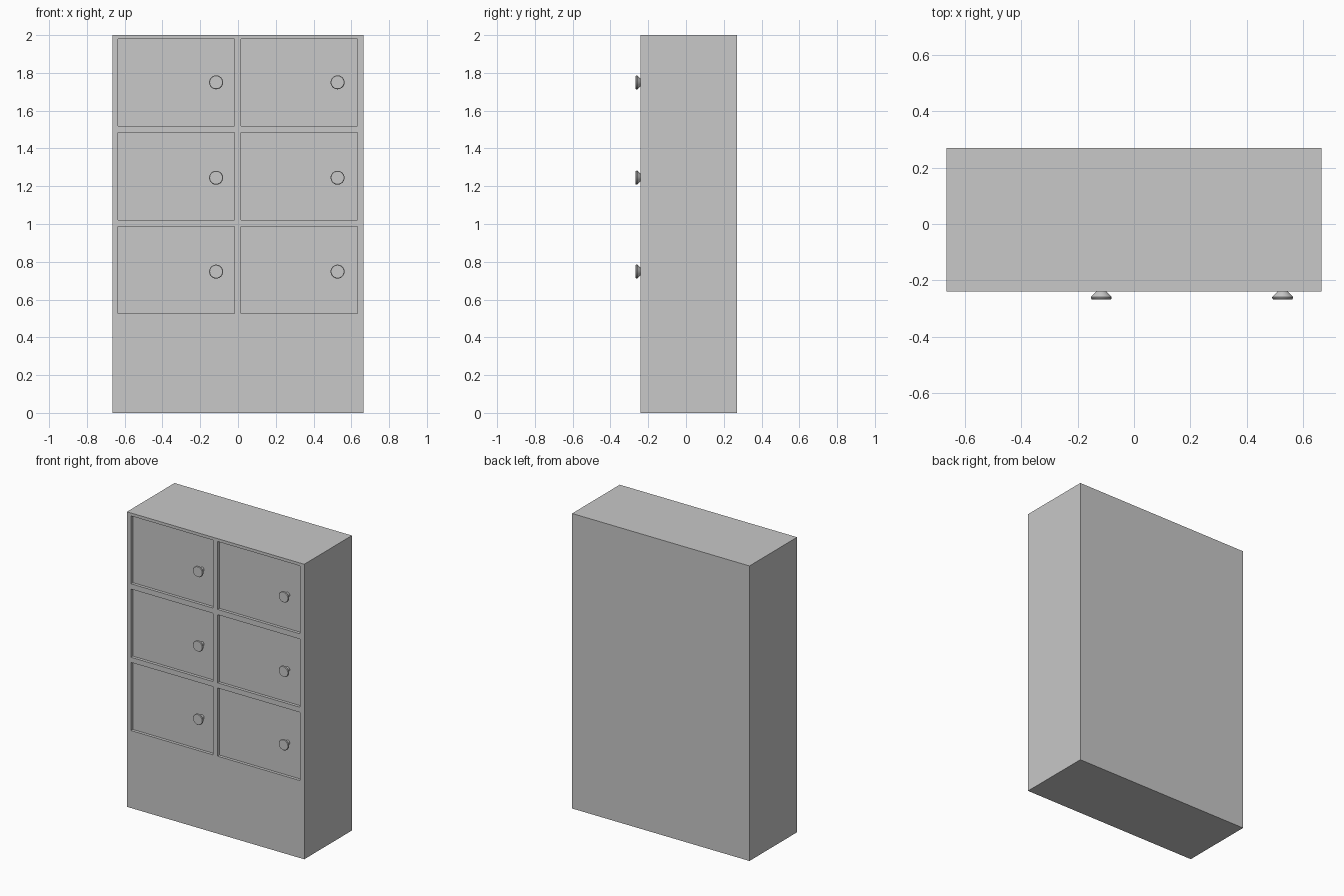
import bpy, bmesh, math
from mathutils import Vector, Matrix

if "Cube" in bpy.data.objects:
    bpy.data.objects.remove(bpy.data.objects["Cube"])

X, FRONT, BACK, H = 0.665, -0.24, 0.27, 2.0
COLS = [(-0.635, -0.018), (0.015, 0.632)]
ROWS = [(0.525, 0.987), (1.022, 1.484), (1.52, 1.98)]
RECESS = 0.02

grey = bpy.data.materials.new("light grey")
grey.diffuse_color = (0.58, 0.58, 0.58, 1)
grey.use_nodes = True
grey.node_tree.nodes["Principled BSDF"].inputs["Base Color"].default_value = grey.diffuse_color


def finish(bm, name):
    mesh = bpy.data.meshes.new(name)
    bm.to_mesh(mesh)
    bm.free()
    mesh.materials.append(grey)
    obj = bpy.data.objects.new(name, mesh)
    bpy.context.collection.objects.link(obj)
    return obj


# Cabinet body with six recessed door panels
bm = bmesh.new()
size = Matrix.Diagonal((2 * X, BACK - FRONT, H, 1))
bmesh.ops.create_cube(bm, size=1, matrix=Matrix.Translation((0, (FRONT + BACK) / 2, H / 2)) @ size)
cuts = [(Vector((x, 0, 0)), Vector((1, 0, 0))) for c in COLS for x in c]
cuts += [(Vector((0, 0, z)), Vector((0, 0, 1))) for r in ROWS for z in r]
for co, no in cuts:
    bmesh.ops.bisect_plane(bm, geom=bm.verts[:] + bm.edges[:] + bm.faces[:], plane_co=co, plane_no=no)


def is_door(face):
    c = face.calc_center_median()
    return (face.normal.y < -0.9 and any(a < c.x < b for a, b in COLS)
            and any(a < c.z < b for a, b in ROWS))


bm.normal_update()
doors = [f for f in bm.faces if is_door(f)]
ext = bmesh.ops.extrude_discrete_faces(bm, faces=doors)
for f in ext["faces"]:
    bmesh.ops.translate(bm, verts=f.verts[:], vec=(0, RECESS, 0))
bmesh.ops.recalc_face_normals(bm, faces=bm.faces[:])
bmesh.ops.dissolve_limit(bm, angle_limit=0.01, verts=bm.verts[:], edges=bm.edges[:])
finish(bm, "cabinet_body")


# Flared round knobs: turned profile of (radius, y)
PROFILE = [(0.016, FRONT + RECESS), (0.019, -0.24), (0.037, -0.258), (0.037, -0.263), (0.034, -0.267)]
SEG = 24


def knob(x, z, name):
    bm = bmesh.new()
    rings = [[bm.verts.new((x + r * math.cos(2 * math.pi * i / SEG), y,
                            z + r * math.sin(2 * math.pi * i / SEG))) for i in range(SEG)]
             for r, y in PROFILE]
    for a, b in zip(rings, rings[1:]):
        for i in range(SEG):
            j = (i + 1) % SEG
            bm.faces.new((a[i], a[j], b[j], b[i]))
    bm.faces.new(rings[0])
    bm.faces.new(rings[-1])
    bmesh.ops.recalc_face_normals(bm, faces=bm.faces[:])
    obj = finish(bm, name)
    bpy.ops.object.select_all(action='DESELECT')
    obj.select_set(True)
    bpy.context.view_layer.objects.active = obj
    bpy.ops.object.shade_smooth_by_angle(angle=math.radians(30))


for side, x in (("left", -0.116), ("right", 0.527)):
    for row, z in (("lower", 0.748), ("middle", 1.245), ("upper", 1.75)):
        knob(x, z, f"{row}_{side}_knob")
